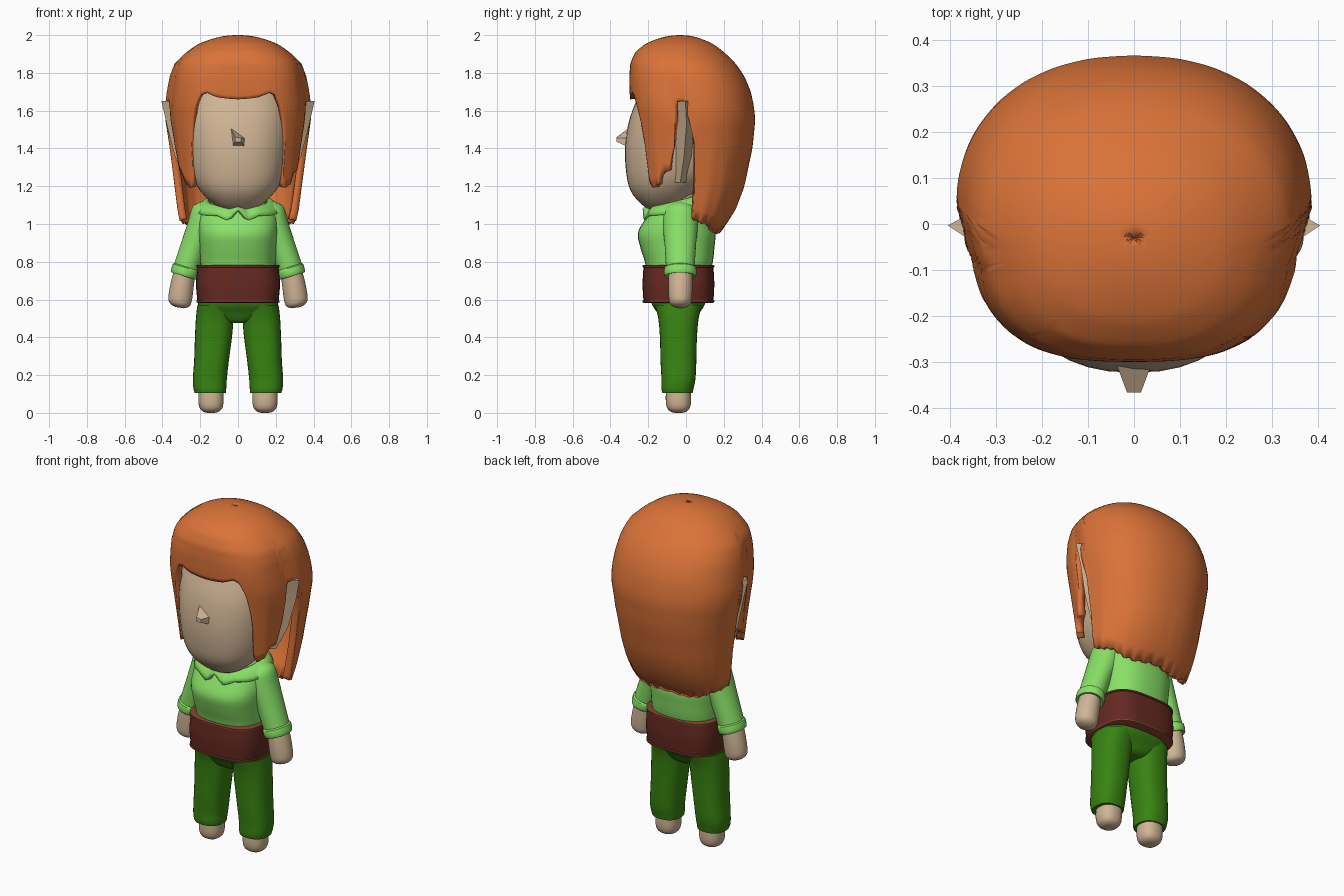
import bpy, bmesh, math

if "Cube" in bpy.data.objects:
    bpy.data.objects.remove(bpy.data.objects["Cube"])

def material(name, rgb):
    m = bpy.data.materials.new(name)
    m.diffuse_color = (*rgb, 1)
    m.use_nodes = True
    m.node_tree.nodes["Principled BSDF"].inputs["Base Color"].default_value = m.diffuse_color
    return m

SKIN = material("skin", (0.63, 0.46, 0.30))
HAIR = material("orange hair", (0.70, 0.17, 0.04))
SHIRT = material("light green", (0.25, 0.75, 0.135))
PANTS = material("dark green", (0.04, 0.23, 0.006))
BELT = material("dark red brown", (0.13, 0.022, 0.015))
RIM = material("belt edge brown", (0.22, 0.055, 0.025))

def finish(name, bm, mat, angle=40):
    bmesh.ops.recalc_face_normals(bm, faces=bm.faces)
    me = bpy.data.meshes.new(name)
    bm.to_mesh(me)
    bm.free()
    ob = bpy.data.objects.new(name, me)
    bpy.context.collection.objects.link(ob)
    me.materials.append(mat)
    bpy.context.view_layer.objects.active = ob
    ob.select_set(True)
    bpy.ops.object.shade_smooth_by_angle(angle=math.radians(angle))
    ob.select_set(False)
    return ob

def sheet(name, mat, cols, rows, f, cap=True, angle=40):
    """Closed-around grid: f(angle, t) gives a point, angle 0 faces front."""
    bm = bmesh.new()
    rings = [[bm.verts.new(f(2 * math.pi * i / cols, j / (rows - 1))) for i in range(cols)]
             for j in range(rows)]
    for a, b in zip(rings, rings[1:]):
        for i in range(cols):
            k = (i + 1) % cols
            bm.faces.new((a[i], a[k], b[k], b[i]))
    if cap:
        bm.faces.new(rings[0])
        bm.faces.new(rings[-1])
    return finish(name, bm, mat, angle)

def curve(table, v):
    """Smooth interpolation of table rows, v from 0 to 1 along the rows."""
    u = v * (len(table) - 1)
    i = min(int(u), len(table) - 2)
    t = u - i
    p = [table[max(0, min(len(table) - 1, i + k))] for k in (-1, 0, 1, 2)]
    return [b + 0.5 * t * (c - a + t * (2*a - 5*b + 4*c - d + t * (3*(b - c) + d - a)))
            for a, b, c, d in zip(*p)]

def lerp(table, x):
    """Linear lookup by the first column."""
    for a, b in zip(table, table[1:]):
        if x <= b[0]:
            t = (x - a[0]) / (b[0] - a[0])
            return [p + (q - p) * t for p, q in zip(a, b)]
    return list(table[-1])

def oval(phi, n):
    s, c = math.sin(phi), math.cos(phi)
    return (math.copysign(abs(s) ** (2 / n), s), -math.copysign(abs(c) ** (2 / n), c))

def loft(name, mat, table, cols=32, steps=4, n=2, side=1, tilt=0, angle=40):
    """Rows are (centre x, centre y, z, half width, half depth)."""
    def f(phi, t):
        cx, cy, z, rx, ry = curve(table, t) if steps > 1 else table[round(t * (len(table) - 1))]
        ox, oy = oval(phi, n)
        return (side * (cx + rx * ox), cy + ry * oy, z + tilt * rx * ox)
    return sheet(name, mat, cols, (len(table) - 1) * steps + 1, f, True, angle)

# Head and neck
loft("head", SKIN, [(0, -.13, 1.065, .04, .04), (0, -.13, 1.10, .12, .10), (0, -.115, 1.17, .195, .175),
     (0, -.08, 1.26, .245, .235), (0, -.045, 1.4, .275, .278), (0, -.035, 1.54, .285, .268),
     (0, -.01, 1.66, .28, .25), (0, 0, 1.8, .24, .2), (0, 0, 1.9, .1, .1)], cols=40, n=2.35)
loft("neck", SKIN, [(0, -.04, 1.0, .12, .1), (0, -.03, 1.12, .12, .1), (0, -.02, 1.25, .13, .12)])

# Nose: a small blunt wedge
bm = bmesh.new()
base = [bm.verts.new((x, -.3, z)) for x, z in ((-.04, 1.51), (.04, 1.455), (.04, 1.405), (-.03, 1.405))]
tip = [bm.verts.new((x, -.367, z)) for x, z in ((-.015, 1.46), (.015, 1.455), (.015, 1.435), (-.015, 1.435))]
for i in range(4):
    k = (i + 1) % 4
    bm.faces.new((base[i], base[k], tip[k], tip[i]))
bm.faces.new(tip)
bm.faces.new(base)
finish("nose", bm, SKIN, 10)

# Ears: long thin blades with a pointed upper tip
for side, label in ((1, "left"), (-1, "right")):
    bm = bmesh.new()
    outline = [(.405, -.003, 1.65), (.378, .003, 1.53), (.335, -.01, 1.36), (.27, -.03, 1.22)]
    ridge = [bm.verts.new((side * x, y, z)) for x, y, z in outline]
    front = [bm.verts.new((side * (x - .075), y - .05, z)) for x, y, z in outline]
    back = [bm.verts.new((side * (x - .075), y + .04, z)) for x, y, z in outline]
    for a, b in ((ridge, front), (front, back), (back, ridge)):
        for i in range(3):
            bm.faces.new((a[i], a[i + 1], b[i + 1], b[i]))
    for i in (0, 3):
        bm.faces.new((ridge[i], front[i], back[i]))
    finish(label + "_ear", bm, SKIN, 20)

# Hair: one shell whose lower edge forms the fringe, side locks, ear gaps and long back.
# Rows are (depth below the crown, half width, front y, back y)
SECTION = [(0, .002, -.031, -.029), (.004, .065, -.085, .025), (.018, .13, -.145, .075),
           (.045, .205, -.212, .14), (.09, .272, -.268, .2), (.15, .335, -.295, .262), (.22, .362, -.3, .31),
           (.3, .377, -.299, .343), (.38, .387, -.292, .36), (.45, .385, -.28, .367), (.6, .362, -.265, .352),
           (.8, .337, -.24, .31), (.92, .322, -.22, .265), (1.0, .307, -.2, .215), (1.07, .292, -.17, .165)]
DOME = [(math.sqrt(d), *rest) for d, *rest in SECTION]
EDGE = [(0, 1.66), (10, 1.67), (20, 1.695), (26, 1.68), (31, 1.62), (36, 1.5), (39, 1.42), (40, 1.33),
        (41, 1.21), (46, 1.19), (56, 1.205), (61, 1.26), (72, 1.29), (78, 1.4), (80, 1.6), (82, 1.65),
        (87, 1.65), (89, 1.5), (91, 1.34), (92, 1.1), (95, 1.02), (120, 1.0), (140, .955), (180, .955)]

def hair(phi, t):
    deg = math.degrees(phi)
    deg = min(deg, 360 - deg)
    low = lerp(EDGE, deg)[1]
    if deg > 41:
        low += .01 * math.sin(phi * 19) * math.sin(phi * 11)
    depth = (2 - low) * t ** 1.9
    _, rx, yf, yb = lerp(DOME, math.sqrt(depth))
    lower = min(1, depth / .25)
    ox, oy = oval(phi, 2.15 + .75 * lower if deg < 90 else 2.2)
    # the sides narrow in front of the ears
    r = 1 - .07 * lower * min(1, max(0, -oy * 3))
    # soft strand ripples that grow toward the ends
    r += .005 * t ** 4 * math.sin(phi * 21)
    return (rx * ox * r, (yf + yb) / 2 + (yb - yf) / 2 * oy, 2 - depth)

ob = sheet("hair", HAIR, 240, 34, hair, False, 60)
mod = ob.modifiers.new("thickness", "SOLIDIFY")
mod.thickness = .04
mod.offset = -1

# Shirt body
loft("shirt", SHIRT, [(0, -.04, .73, .195, .165), (0, -.038, .80, .2, .18), (0, -.045, .87, .205, .195),
     (0, -.05, .95, .212, .205), (0, -.045, 1.02, .212, .175), (0, -.035, 1.08, .195, .145),
     (0, -.03, 1.115, .15, .11)], n=2.5)

# Shirt collar: folded flap, higher at the back, with a notch at the front
def collar(phi, t):
    s, c = math.sin(phi), math.cos(phi)
    deg = min(math.degrees(phi), 360 - math.degrees(phi))
    drop = lerp([(0, .01), (4, .02), (14, .07), (30, .045), (60, .055), (180, .05)], deg)[1]
    r = .15 + .065 * t
    return (r * 1.05 * s, -.04 - r * .88 * c, 1.125 - .035 * c + .018 * math.sin(t * math.pi) - drop * t)
ob = sheet("collar", SHIRT, 72, 6, collar, False)
mod = ob.modifiers.new("thickness", "SOLIDIFY")
mod.thickness = .018

# Belt with slim raised edges
loft("belt", BELT, [(0, -.04, .59, .215, .185), (0, -.04, .68, .222, .19), (0, -.04, .775, .215, .185)],
     cols=48, n=3.2)
for z, label in ((.582, "lower"), (.768, "upper")):
    loft(label + "_belt_edge", RIM, [(0, -.04, z, .212, .182), (0, -.04, z + .004, .22, .19),
         (0, -.04, z + .012, .22, .19), (0, -.04, z + .016, .212, .182)], cols=48, steps=1, n=3.2)

# Hips
loft("hips", PANTS, [(0, -.04, .62, .205, .15), (0, -.04, .57, .212, .138), (0, -.04, .53, .2, .112),
     (0, -.04, .49, .1, .09), (0, -.04, .475, .05, .07)], n=2.6)

for side, label in ((1, "left"), (-1, "right")):
    # Sleeve, cuff and arm
    loft(label + "_sleeve", SHIRT, [(.14, -.03, 1.105, .05, .05), (.165, -.03, 1.07, .075, .085),
         (.19, -.03, .99, .075, .092), (.23, -.03, .89, .068, .083), (.272, -.03, .77, .066, .076)],
         side=side, tilt=.3)
    loft(label + "_cuff", SHIRT, [(.272, -.03, .775, .06, .07), (.275, -.03, .768, .07, .084),
         (.282, -.03, .74, .071, .086), (.287, -.03, .724, .066, .08), (.285, -.03, .73, .05, .06)],
         side=side, tilt=.3, steps=2)
    loft(label + "_arm", SKIN, [(.28, -.03, .76, .055, .062), (.295, -.03, .68, .061, .064),
         (.307, -.03, .60, .062, .06), (.308, -.03, .57, .05, .048), (.308, -.03, .557, .022, .022)],
         side=side, tilt=.15)
    # Trouser leg and foot
    loft(label + "_leg", PANTS, [(.115, -.04, .57, .1, .125), (.123, -.04, .5, .1, .107),
         (.13, -.04, .4, .098, .098), (.14, -.04, .28, .092, .095), (.149, -.04, .18, .09, .09),
         (.149, -.045, .13, .087, .085), (.147, -.045, .105, .082, .08)], side=side, n=2.4)
    loft(label + "_foot", SKIN, [(.143, -.04, .13, .066, .066), (.143, -.04, .06, .067, .067),
         (.143, -.04, .022, .058, .058), (.143, -.04, .004, .036, .036), (.143, -.04, 0, .012, .012)],
         side=side, n=2.3)
